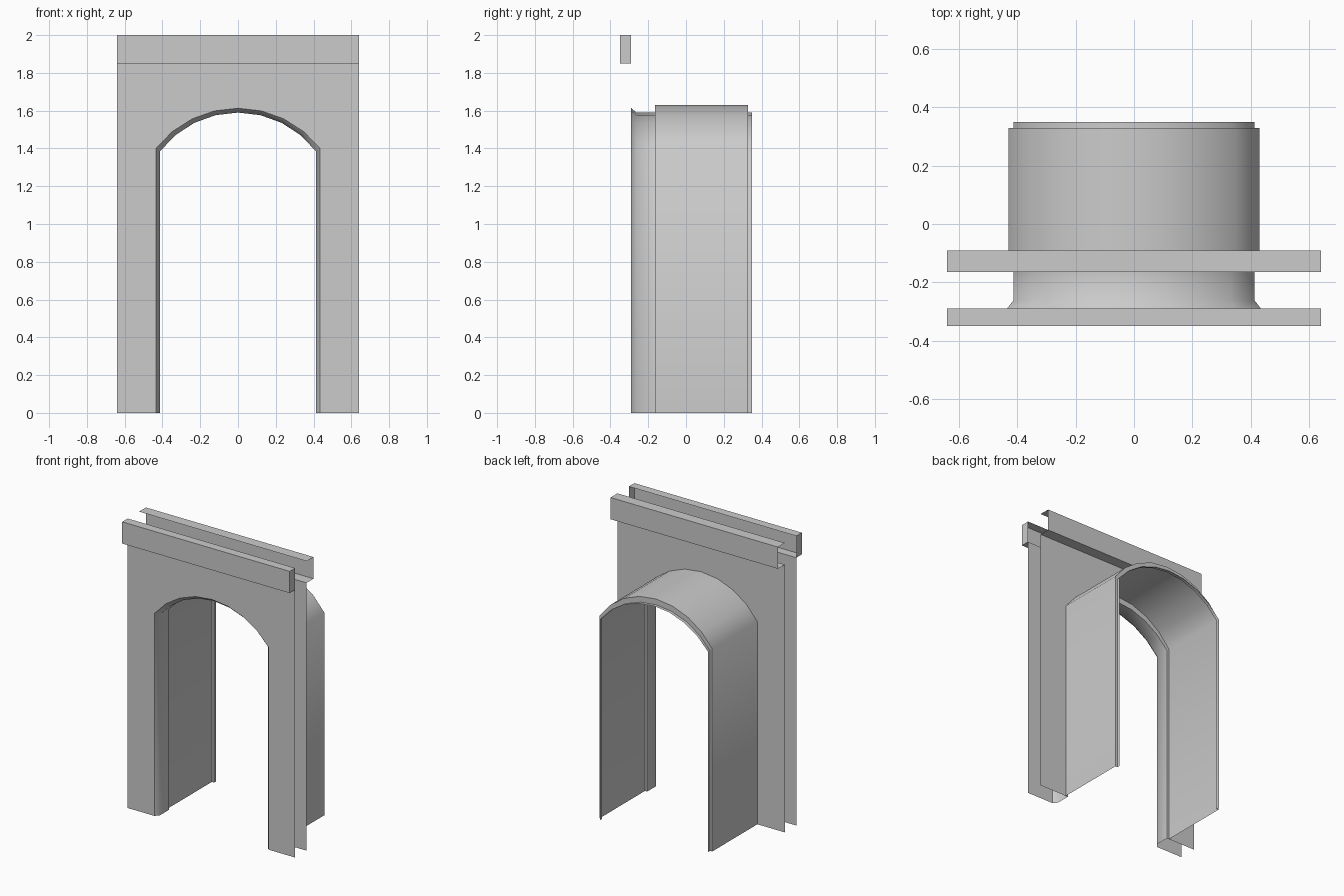
import bpy
import math

if "Cube" in bpy.data.objects:
    bpy.data.objects.remove(bpy.data.objects["Cube"])

W = 0.64        # half width of the wall panels
Z_TRIM = 1.85   # where panels stop and trims begin
Z_TOP = 2.0


def make(name, verts, faces, smooth=False):
    mesh = bpy.data.meshes.new(name)
    mesh.from_pydata(verts, [], faces)
    mesh.update()
    ob = bpy.data.objects.new(name, mesh)
    bpy.context.collection.objects.link(ob)
    if smooth:
        bpy.ops.object.select_all(action='DESELECT')
        ob.select_set(True)
        bpy.context.view_layer.objects.active = ob
        bpy.ops.object.shade_smooth_by_angle(angle=math.radians(60))
    return ob


def arch(y, half, spring, apex, segs=8):
    """Opening outline from left foot, over the arc, to right foot."""
    rise = apex - spring
    r = (half * half + rise * rise) / (2 * rise)
    a = math.asin(half / r)
    pts = [(-half, y, 0)]
    for i in range(segs + 1):
        t = -a + 2 * a * i / segs
        pts.append((r * math.sin(t), y, apex - r + r * math.cos(t)))
    return pts + [(half, y, 0)]


def loft(name, rings):
    """Open tunnel through successive arch outlines, facing inward."""
    verts = [p for ring in rings for p in arch(*ring)]
    n = len(verts) // len(rings)
    faces = [(k * n + i, k * n + i + 1, (k + 1) * n + i + 1, (k + 1) * n + i)
             for k in range(len(rings) - 1) for i in range(n - 1)]
    return make(name, verts, faces, True)


def panel(name, y, opening, facing):
    """Flat wall sheet with the arched opening cut from its foot."""
    verts = arch(y, *opening) + [(W, y, 0), (W, y, Z_TRIM), (-W, y, Z_TRIM), (-W, y, 0)]
    face = list(range(len(verts)))
    return make(name, verts, [face if facing < 0 else face[::-1]])


def trim(name, y_face, y_wall, ends):
    """Hollow rail: face, top and bottom, with optional end caps."""
    verts = [(x, y, z) for x in (-W, W)
             for y, z in ((y_wall, Z_TRIM), (y_face, Z_TRIM), (y_face, Z_TOP), (y_wall, Z_TOP))]
    faces = [(i, i + 4, i + 5, i + 1) for i in range(3)]
    if ends:
        faces += [(0, 1, 2, 3), (7, 6, 5, 4)]
    if y_face < y_wall:
        faces = [f[::-1] for f in faces]
    return make(name, verts, [f[::-1] for f in faces])


OUTER = (0.435, 1.40, 1.613)
INNER = (0.413, 1.385, 1.59)
VAULT = (0.43, 1.40, 1.63)

# Wall sheets
panel("front_wall", -0.29, OUTER, -1)
panel("back_wall", -0.165, INNER, 1)

# Chamfered door reveal
loft("door_reveal", [(-0.29, *OUTER), (-0.262, *INNER), (-0.165, *INNER)])

# Vaulted passage with a narrower lip at the far end
loft("vaulted_passage", [(-0.165, *VAULT), (0.328, *VAULT),
                         (0.328, *INNER), (0.35, *INNER)])

# Top rails
trim("front_trim", -0.35, -0.29, True)
trim("back_trim", -0.09, -0.165, False)
